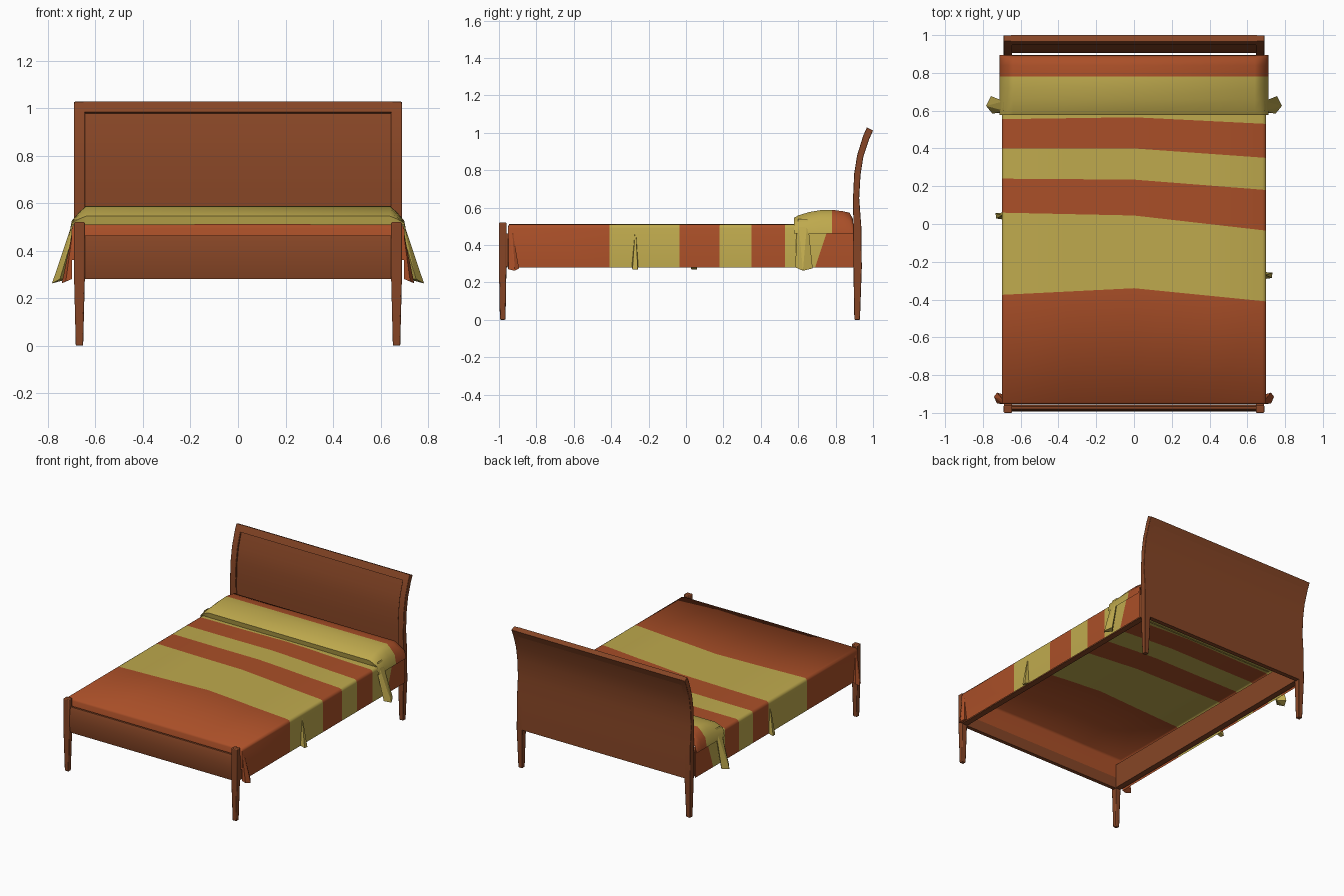
import bpy, bmesh

if "Cube" in bpy.data.objects:
    bpy.data.objects.remove(bpy.data.objects["Cube"])


def material(name, rgb):
    m = bpy.data.materials.new(name)
    m.diffuse_color = (*rgb, 1)
    m.use_nodes = True
    m.node_tree.nodes["Principled BSDF"].inputs["Base Color"].default_value = m.diffuse_color
    return m


WOOD = material("brown wood", (0.24, 0.06, 0.019))
RUST = material("rust cloth", (0.40, 0.078, 0.021))
GOLD = material("yellow cloth", (0.52, 0.40, 0.075))


def finish(name, bm, mats, bevel=0, angle=0.6):
    me = bpy.data.meshes.new(name)
    bm.to_mesh(me)
    bm.free()
    ob = bpy.data.objects.new(name, me)
    bpy.context.collection.objects.link(ob)
    for m in mats:
        me.materials.append(m)
    if bevel:
        b = ob.modifiers.new("bevel", 'BEVEL')
        b.width, b.segments, b.limit_method = bevel, 2, 'ANGLE'
    bpy.ops.object.select_all(action='DESELECT')
    ob.select_set(True)
    bpy.context.view_layer.objects.active = ob
    bpy.ops.object.shade_smooth_by_angle(angle=angle)
    return ob


def loft(name, rows, bevel=0):
    """Solid through rectangular rows (z_front, z_back, x0, x1, y_front, y_back)."""
    bm = bmesh.new()
    rings = [[bm.verts.new(p) for p in ((x0, yf, zf), (x1, yf, zf), (x1, yb, zb), (x0, yb, zb))]
             for zf, zb, x0, x1, yf, yb in rows]
    for a, b in zip(rings, rings[1:]):
        for i in range(4):
            j = (i + 1) % 4
            bm.faces.new((a[i], a[j], b[j], b[i]))
    bm.faces.new(rings[0][::-1])
    bm.faces.new(rings[-1])
    bmesh.ops.recalc_face_normals(bm, faces=bm.faces)
    return finish(name, bm, [WOOD], bevel)


def sheet(name, rows, colours):
    """Cloth from rows of points, one colour index per row gap."""
    bm = bmesh.new()
    grid = [[bm.verts.new(p) for p in r] for r in rows]
    for a, b, c in zip(grid, grid[1:], colours):
        for i in range(len(a) - 1):
            bm.faces.new((a[i], a[i + 1], b[i + 1], b[i])).material_index = c
    return finish(name, bm, [RUST, GOLD], angle=1.2)


def fold(name, points, mat):
    bm = bmesh.new()
    for p in points:
        bm.verts.new(p)
    bmesh.ops.convex_hull(bm, input=bm.verts[:])
    bmesh.ops.recalc_face_normals(bm, faces=bm.faces)
    return finish(name, bm, [mat], angle=0.3)


# curved headboard: (z_front, z_back, y_front, y_back)
curve = [(.28, .28, .895, .94), (.5, .5, .895, .937), (.65, .65, .893, .926),
         (.78, .775, .899, .933), (.88, .87, .915, .948),
         (.983, .967, .947, .98), (1.028, 1.012, .967, 1.0)]
loft("headboard_panel", [(a, b, -.65, .65, c + .013, d) for a, b, c, d in curve[:-1]])
loft("headboard_top_rail", [(a, b, -.65, .65, c, d) for a, b, c, d in curve[-2:]])

for s, side in ((-1, "left"), (1, "right")):
    # headboard post running down into the tapered back leg
    loft(side + "_headboard_post", [(0, 0, s * .652, s * .683, .9, .93)] +
         [(a, b, s * .645, s * .69, c, d) for a, b, c, d in curve], .003)
    # front leg
    loft(side + "_front_leg", [(0, 0, s * .652, s * .683, -.995, -.965),
                               (.28, .28, s * .645, s * .69, -1, -.96),
                               (.52, .52, s * .645, s * .69, -1, -.96)], .005)
    # side rail
    loft(side + "_side_rail", [(.285, .285, s * .645, s * .688, -.965, .9),
                               (.46, .46, s * .645, s * .688, -.965, .9)])

# bowed footboard
loft("footboard", [(.28, .28, -.65, .65, -.982, -.955), (.32, .32, -.65, .65, -.99, -.955),
                   (.38, .38, -.65, .65, -.992, -.957), (.44, .44, -.65, .65, -.988, -.96),
                   (.463, .463, -.65, .65, -.98, -.965)])

# striped blanket draped over the bed: stripe edges at left, middle, right
section = [(-.70, .28), (-.70, .49), (-.695, .505), (-.68, .51), (-.35, .51), (0, .512),
           (.2, .512), (.4, .51), (.68, .51), (.695, .505), (.70, .49), (.70, .28)]
edges = [(-.945, -.945, -.945), (-.375, -.34, -.41), (.06, .045, -.035), (.24, .235, .18),
         (.40, .40, .35), (.555, .565, .53), (.76, .76, .76), (.895, .895, .895)]


def stripe_y(e, x):
    end = e[0] if x < 0 else e[2]
    return e[1] + (end - e[1]) * abs(x) / .7


rows = [[(x, -.953, min(z, .36)) for x, z in section],
        [(x, -.953, min(z, .495)) for x, z in section]]
for n, e in enumerate(edges):
    rows.append([(x, stripe_y(e, x) - (.07 if n == 6 and z < .3 else 0), z) for x, z in section])
sheet("striped_blanket", rows, [0, 0, 0, 1, 0, 1, 0, 1, 0])

# covered bolster pillow: (y, height), sloping down at both ends
pillow = [(.585, .505), (.578, .545), (.60, .558), (.66, .576), (.72, .586), (.78, .588),
          (.84, .58), (.875, .572), (.892, .54), (.895, .505)]
ends = [(-.712, -.06), (-.70, .2), (-.67, .65), (-.64, 1), (0, 1), (.64, 1), (.67, .65), (.70, .2), (.712, -.06)]
sheet("bolster_pillow",
      [[(x, y, .51 + (z - .51) * k if k > 0 else .46) for x, k in ends] for y, z in pillow],
      [1, 1, 1, 1, 1, 0, 0, 0, 0])

for s, side in ((-1, "left"), (1, "right")):
    # hanging cloth folds beside the pillow, at the foot corners and along the side
    fold(side + "_pillow_fold", [(s * .69, .60, .54), (s * .69, .65, .54), (s * .70, .59, .45),
         (s * .70, .65, .45), (s * .75, .585, .28), (s * .783, .625, .262),
         (s * .757, .677, .275), (s * .715, .63, .28)], GOLD)
    fold(side + "_foot_fold", [(s * .695, -.95, .49), (s * .695, -.93, .49), (s * .70, -.953, .28),
         (s * .725, -.95, .27), (s * .742, -.915, .262), (s * .725, -.893, .275),
         (s * .70, -.90, .285)], RUST)
    y = .045 if s < 0 else -.27
    fold(side + "_side_fold", [(s * .695, y, .508), (s * .70, y - .02, .28), (s * .73, y - .016, .27),
         (s * .733, y + .012, .268), (s * .70, y + .015, .28)], GOLD)
